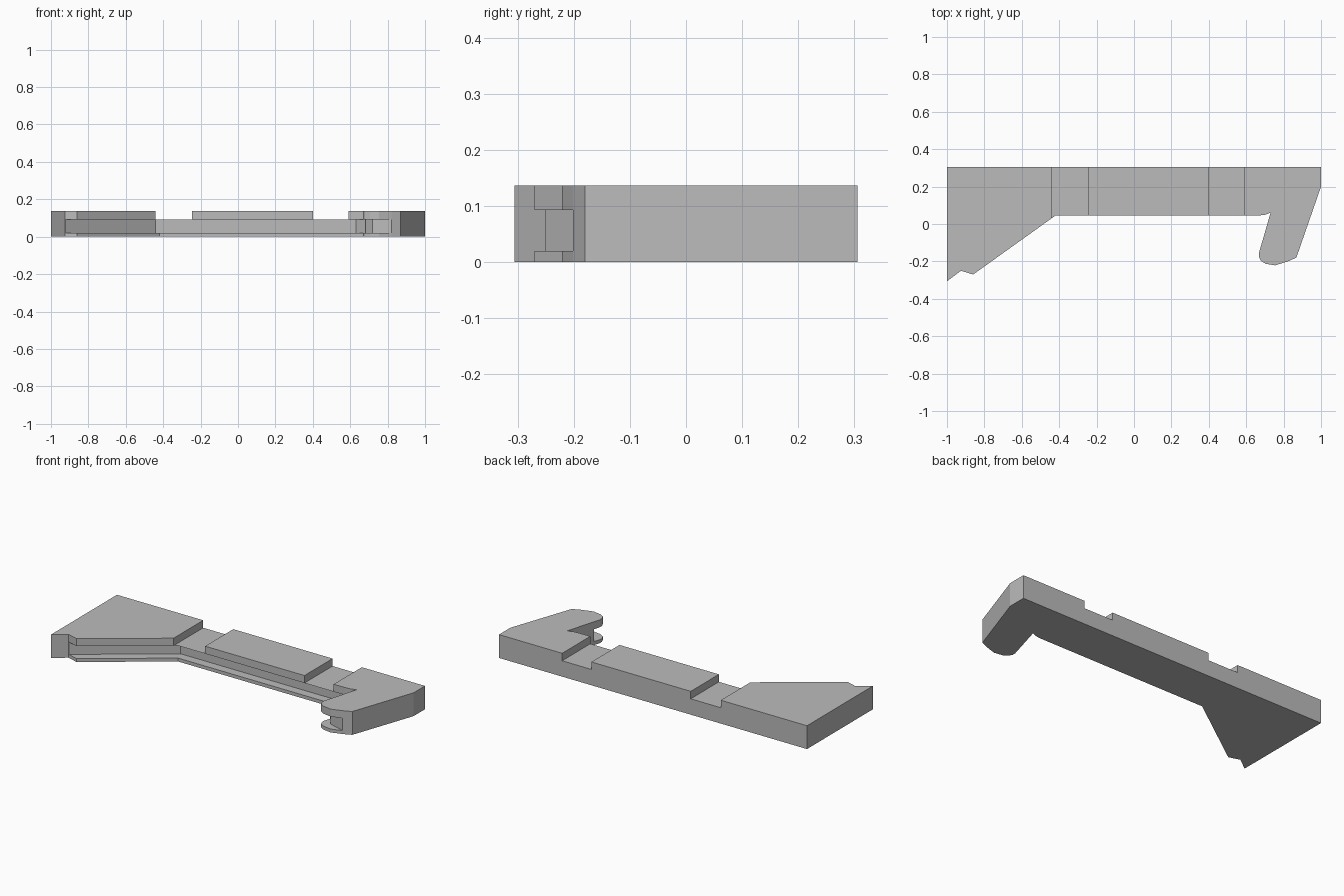
import bpy, bmesh

if "Cube" in bpy.data.objects:
    bpy.data.objects.remove(bpy.data.objects["Cube"], do_unlink=True)

HEIGHT, LIP, SLOT_TOP = 0.137, 0.02, 0.093

grey = bpy.data.materials.new("plain grey")
grey.use_nodes = True
grey.diffuse_color = (0.5, 0.5, 0.5, 1)
grey.node_tree.nodes["Principled BSDF"].inputs["Base Color"].default_value = (0.5, 0.5, 0.5, 1)


def prism(name, outline, z0, z1):
    """Extrude a plan outline between two heights."""
    bm = bmesh.new()
    face = bm.faces.new([bm.verts.new((x, y, z0)) for x, y in outline])
    top = bmesh.ops.extrude_face_region(bm, geom=[face])["geom"]
    moved = [v for v in top if isinstance(v, bmesh.types.BMVert)]
    bmesh.ops.translate(bm, verts=moved, vec=(0, 0, z1 - z0))
    bmesh.ops.recalc_face_normals(bm, faces=bm.faces)
    mesh = bpy.data.meshes.new(name)
    bm.to_mesh(mesh)
    bm.free()
    mesh.materials.append(grey)
    obj = bpy.data.objects.new(name, mesh)
    bpy.context.collection.objects.link(obj)
    return obj


def carve(target, cutter):
    """Subtract a cutter and remove it."""
    cutter.hide_render = True
    mod = target.modifiers.new("carve", 'BOOLEAN')
    mod.operation = 'DIFFERENCE'
    mod.solver = 'EXACT'
    mod.object = cutter
    bpy.context.view_layer.objects.active = target
    bpy.ops.object.modifier_apply(modifier=mod.name)
    bpy.data.objects.remove(cutter, do_unlink=True)


# Flat bracket with a slanted foot on one end and a rounded hook on the other
bracket = prism("bracket", [
    (-1, 0.306), (-1, -0.306), (-0.925, -0.25), (-0.86, -0.27), (-0.42, 0.045),
    (0.66, 0.045), (0.70, 0.049), (0.73, 0.06),
    (0.668, -0.155), (0.668, -0.175), (0.678, -0.197), (0.705, -0.213),
    (0.755, -0.221), (0.82, -0.201), (0.868, -0.18), (1, 0.2), (1, 0.306),
], 0, HEIGHT)

# Slot along the front edge
carve(bracket, prism("front_slot_cutter", [
    (-0.925, -0.252), (-0.44, 0.097), (0.63, 0.097), (0.68, 0.045),
    (0.68, -0.05), (-0.3, -0.05), (-0.8, -0.4), (-0.925, -0.4),
], LIP, SLOT_TOP))

# Slot around the hook tip
carve(bracket, prism("hook_slot_cutter", [
    (0.681, -0.115), (0.72, -0.17), (0.82, -0.2), (0.82, -0.3),
    (0.6, -0.3), (0.6, -0.115),
], LIP, SLOT_TOP))

# Two notches across the upper face
for left, right in ((-0.44, -0.245), (0.40, 0.59)):
    carve(bracket, prism("notch_cutter", [
        (left, 0), (right, 0), (right, 0.4), (left, 0.4),
    ], SLOT_TOP, HEIGHT + 0.1))
